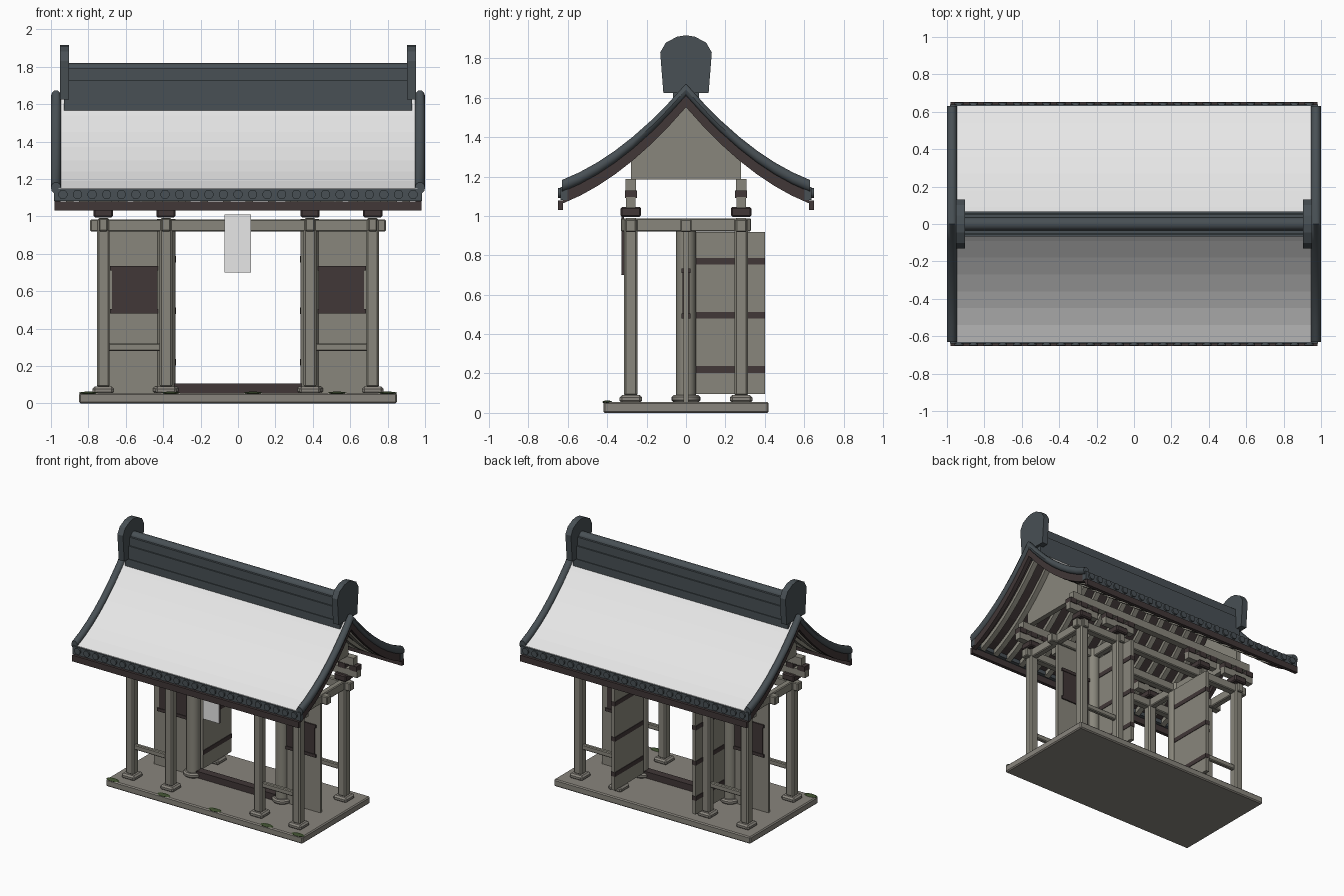
import bpy, bmesh, math
from mathutils import Matrix, Vector

cube = bpy.data.objects.get("Cube")
if cube:
    bpy.data.objects.remove(cube)


def material(name, rgb):
    m = bpy.data.materials.new(name)
    m.use_nodes = True
    m.diffuse_color = (*rgb, 1)
    m.node_tree.nodes["Principled BSDF"].inputs["Base Color"].default_value = (*rgb, 1)
    return m


WOOD = material("weathered wood", (0.25, 0.24, 0.2))
STONE = material("pale stone", (0.25, 0.235, 0.205))
BROWN = material("dark brown wood", (0.052, 0.038, 0.038))
SLATE = material("slate tile", (0.065, 0.08, 0.09))
WHITE = material("white", (0.8, 0.8, 0.8))
MOSS = material("moss", (0.05, 0.08, 0.03))


def finish(bm, name, mat, bevel=0.0, smooth=False):
    bmesh.ops.recalc_face_normals(bm, faces=bm.faces)
    me = bpy.data.meshes.new(name)
    bm.to_mesh(me)
    bm.free()
    ob = bpy.data.objects.new(name, me)
    bpy.context.collection.objects.link(ob)
    me.materials.append(mat)
    if bevel:
        mod = ob.modifiers.new("bevel", "BEVEL")
        mod.width, mod.segments = bevel, 1
    if smooth:
        bpy.context.view_layer.objects.active = ob
        ob.select_set(True)
        bpy.ops.object.shade_smooth_by_angle(angle=math.radians(40))
        ob.select_set(False)
    return ob


def box(name, mat, x, y, z, bevel=0.0):
    """Box from (low, high) ranges on each axis."""
    bm = bmesh.new()
    bmesh.ops.create_cube(bm, size=1)
    for v in bm.verts:
        v.co = Vector([r[0] if c < 0 else r[1] for c, r in zip(v.co, (x, y, z))])
    return finish(bm, name, mat, bevel)


def around(c, half):
    return (c - half, c + half)


def cylinder(name, mat, loc, r, depth, axis="Z", sides=16, bevel=0.0):
    bm = bmesh.new()
    rot = {"X": Matrix.Rotation(math.pi / 2, 4, "Y"),
           "Y": Matrix.Rotation(math.pi / 2, 4, "X"), "Z": Matrix()}[axis]
    bmesh.ops.create_cone(bm, cap_ends=True, segments=sides, radius1=r, radius2=r,
                          depth=depth, matrix=Matrix.Translation(loc) @ rot)
    return finish(bm, name, mat, bevel, smooth=True)


def prism(name, mat, outline, x):
    """Outline in the y-z plane, extruded between two x values."""
    bm = bmesh.new()
    f = bm.faces.new([bm.verts.new((x[0], y, z)) for y, z in outline])
    new = bmesh.ops.extrude_face_region(bm, geom=[f])["geom"]
    bmesh.ops.translate(bm, vec=(x[1] - x[0], 0, 0),
                        verts=[g for g in new if isinstance(g, bmesh.types.BMVert)])
    return finish(bm, name, mat)


def roof_z(y):
    return 1.64 - 1.17 * abs(y) + 0.622 * y * y


EAVE = 0.63
ROOF_YS = [EAVE * i / 7 for i in range(-7, 8)]


def roof_sweep(name, mat, section, ys=ROOF_YS, smooth=False):
    """Carry an x-z section along the curved roof line."""
    bm = bmesh.new()
    rings = [[bm.verts.new((x, y, roof_z(y) + dz)) for x, dz in section] for y in ys]
    n = len(section)
    for a, b in zip(rings, rings[1:]):
        for i in range(n):
            bm.faces.new((a[i], a[(i + 1) % n], b[(i + 1) % n], b[i]))
    bm.faces.new(rings[0])
    bm.faces.new(rings[-1])
    return finish(bm, name, mat, smooth=smooth)


def strip(x, z):
    return [(x[0], z[1]), (x[1], z[1]), (x[1], z[0]), (x[0], z[0])]


# Base with moss along its front edge
box("base_slab", STONE, (-0.85, 0.85), (-0.42, 0.42), (0, 0.055), 0.008)
for x in (-0.8, -0.36, 0.08, 0.53, 0.8):
    bm = bmesh.new()
    bmesh.ops.create_uvsphere(bm, u_segments=10, v_segments=6, radius=1,
                              matrix=Matrix.Translation((x, -0.4, 0.055))
                              @ Matrix.Diagonal((0.055, 0.025, 0.008, 1)))
    finish(bm, "moss_patch", MOSS)

# Posts, footings and bracket stacks
POST_X, ROW = (-0.72, -0.385, 0.385, 0.72), 0.28
for y in (-ROW, ROW):
    for x in POST_X:
        box("post_footing", STONE, around(x, 0.057), around(y, 0.057), (0.05, 0.09), 0.012)
        box("post", WOOD, around(x, 0.034), around(y, 0.034), (0.085, 0.99), 0.01)
        box("bracket_block", BROWN, around(x, 0.052), around(y, 0.052), (0.995, 1.046), 0.008)
        box("bracket_arm", WOOD, around(x, 0.13), around(y, 0.024), (1.04, 1.095))
        for dx in (-0.1, 0, 0.1):
            box("bearing_block", BROWN, around(x + dx, 0.03), around(y, 0.03), (1.09, 1.13))
    box("purlin", WOOD, (-0.82, 0.82), around(y, 0.026), (1.128, 1.188))
    for s in (-1, 1):
        box("low_rail", WOOD, around(s * 0.553, 0.14), around(y, 0.016), (0.28, 0.32), 0.006)

# Tie beams
for y in (-ROW, 0, ROW):
    box("long_beam", WOOD, (-0.79, 0.79), around(y, 0.028), (0.918, 0.984), 0.006)
for x in POST_X:
    box("cross_beam", WOOD, around(x, 0.024), (-0.33, 0.33), (0.92, 0.988), 0.006)

# Gate: round columns, walls, windows and open doors
box("threshold", BROWN, (-0.34, 0.34), around(0, 0.03), (0.05, 0.105))
for s in (-1, 1):
    cylinder("column_footing", STONE, (s * 0.383, 0, 0.0725), 0.073, 0.036, bevel=0.01)
    cylinder("gate_column", WOOD, (s * 0.383, 0, 0.535), 0.05, 0.9)
    box("side_wall", WOOD, around(s * 0.565, 0.155), around(0, 0.012), (0.05, 0.93))
    box("window_panel", BROWN, around(s * 0.553, 0.12), around(0, 0.017), (0.5, 0.72))
    for z in (0.492, 0.722):
        box("window_rail", BROWN, around(s * 0.553, 0.132), around(0, 0.022), around(z, 0.012))
    box("door", WOOD, around(s * 0.35, 0.014), (0.045, 0.4), (0.095, 0.918))
    for z in (0.22, 0.495, 0.77):
        box("door_band", BROWN, around(s * 0.35, 0.018), (0.05, 0.402), around(z, 0.017))

# Hanging sign
box("sign_board", BROWN, (-0.073, 0.069), (-0.326, -0.316), (0.7, 1.01))
box("sign_face", WHITE, (-0.073, 0.069), (-0.331, -0.326), (0.7, 1.01))

# Gable walls
for s in (-1, 1):
    top = [(y, roof_z(y) - 0.07) for y in (0.28, 0.19, 0.09, 0, -0.09, -0.19, -0.28)]
    prism("gable_wall", WOOD, [(-0.28, 1.185), (0.28, 1.185)] + top,
          around(s * 0.74, 0.02))

# Roof covering, soffit and rafters
roof_sweep("roof_covering", WHITE, strip((-0.96, 0.96), (-0.02, 0)))
roof_sweep("roof_soffit", BROWN, strip((-0.96, 0.96), (-0.05, -0.02)))
for i in range(16):
    x = -0.9 + 0.12 * i
    roof_sweep("rafter", WOOD, strip(around(x, 0.02), (-0.085, -0.045)),
               [y * 0.97 for y in ROOF_YS])

# Verges
for s in (-1, 1):
    tube = [(s * 0.973 + 0.027 * math.cos(a), 0.002 + 0.032 * math.sin(a))
            for a in (math.tau * k / 10 for k in range(10))]
    roof_sweep("verge_tile", SLATE, tube, smooth=True)
    roof_sweep("verge_board", BROWN, strip(around(s * 0.965, 0.016), (-0.088, -0.015)),
               [y * 0.99 for y in ROOF_YS])

# Eaves
for s in (-1, 1):
    box("eave_tile_strip", SLATE, (-0.985, 0.985), around(s * 0.62, 0.018), (1.082, 1.146))
    box("eave_fascia", BROWN, (-0.98, 0.98), around(s * 0.638, 0.013), (1.03, 1.078))
    for i in range(25):
        cylinder("eave_tile_end", SLATE, (-0.936 + 0.078 * i, s * 0.638, 1.117),
                 0.025, 0.024, "Y", 10)

# Ridge and end ornaments
box("ridge_base", SLATE, (-0.93, 0.93), (-0.066, 0.066), (1.55, 1.625))
box("ridge_lower", SLATE, (-0.92, 0.92), (-0.06, 0.06), (1.62, 1.725))
box("ridge_upper", SLATE, (-0.91, 0.91), (-0.05, 0.05), (1.72, 1.79))
cylinder("ridge_cap", SLATE, (0, 0, 1.783), 0.036, 1.82, "X", 12)
half = [(0.115, 1.625), (0.131, 1.83), (0.102, 1.88), (0.045, 1.91)]
shape = half + [(0, 1.917)] + [(-y, z) for y, z in reversed(half)]
for s in (-1, 1):
    prism("ridge_ornament", SLATE, shape, around(s * 0.927, 0.024))
